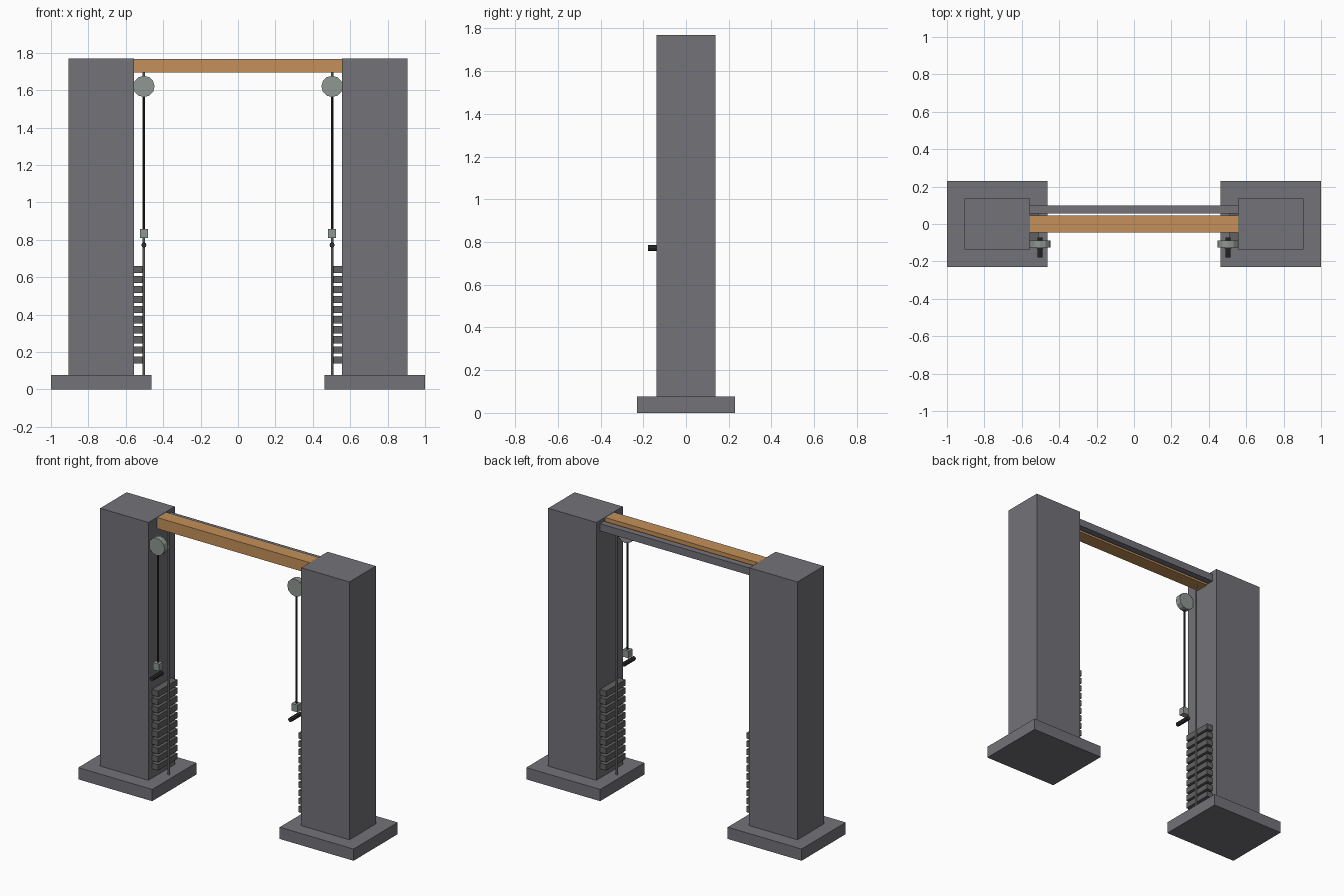
import bpy, math

if "Cube" in bpy.data.objects:
    bpy.data.objects.remove(bpy.data.objects["Cube"])


def material(name, rgb):
    m = bpy.data.materials.new(name)
    m.diffuse_color = (*rgb, 1)
    m.use_nodes = True
    m.node_tree.nodes["Principled BSDF"].inputs["Base Color"].default_value = m.diffuse_color
    return m


FRAME = material("frame_grey", (0.17, 0.17, 0.19))
STEEL = material("steel_grey", (0.28, 0.31, 0.29))
IRON = material("iron_grey", (0.12, 0.12, 0.12))
BLACK = material("black_rubber", (0.03, 0.03, 0.03))
WOOD = material("wood", (0.55, 0.28, 0.10))


def box(name, mat, x0, x1, y0, y1, z0, z1):
    bpy.ops.mesh.primitive_cube_add(
        size=1, location=((x0 + x1) / 2, (y0 + y1) / 2, (z0 + z1) / 2))
    o = bpy.context.object
    o.name = name
    o.scale = (abs(x1 - x0), y1 - y0, z1 - z0)
    bpy.ops.object.transform_apply(location=False, rotation=False, scale=True)
    o.data.materials.append(mat)
    return o


def rod(name, mat, center, radius, length, sides, along_y=False):
    bpy.ops.mesh.primitive_cylinder_add(
        vertices=sides, radius=radius, depth=length, location=center,
        rotation=(math.pi / 2 if along_y else 0, 0, 0))
    o = bpy.context.object
    o.name = name
    o.data.materials.append(mat)
    return o


# Crossbeam and the rear tie bar
box("top_beam", WOOD, -0.82, 0.82, -0.046, 0.046, 1.695, 1.768)
box("rear_tie_bar", FRAME, -0.60, 0.60, 0.057, 0.10, 1.70, 1.748)

for side, s in (("left", -1), ("right", 1)):
    cx = s * 0.503
    # Tower
    box(f"{side}_base", FRAME, s * 0.463, s * 1.0, -0.229, 0.229, 0, 0.077)
    box(f"{side}_column", FRAME, s * 0.555, s * 0.905, -0.137, 0.137, 0.077, 1.77)
    # Weight stack on its guide rod
    for i in range(10):
        z = 0.158 + i * 0.0537
        box(f"{side}_weight_plate_{i + 1}", IRON, s * 0.51, s * 0.60,
            -0.10, 0.10, z - 0.019, z + 0.019)
    rod(f"{side}_guide_rod", STEEL, (cx, 0, 0.888), 0.007, 1.63, 8)
    # Pulley, cable, clip and handle
    rod(f"{side}_pulley", STEEL, (cx, -0.107, 1.62), 0.057, 0.038, 12, True)
    rod(f"{side}_cable", BLACK, (cx, -0.11, 1.225), 0.006, 0.77, 8)
    box(f"{side}_cable_clip", STEEL, cx - 0.022, cx + 0.022, -0.132, -0.092, 0.81, 0.857)
    rod(f"{side}_handle", BLACK, (cx, -0.125, 0.772), 0.014, 0.108, 8, True)
